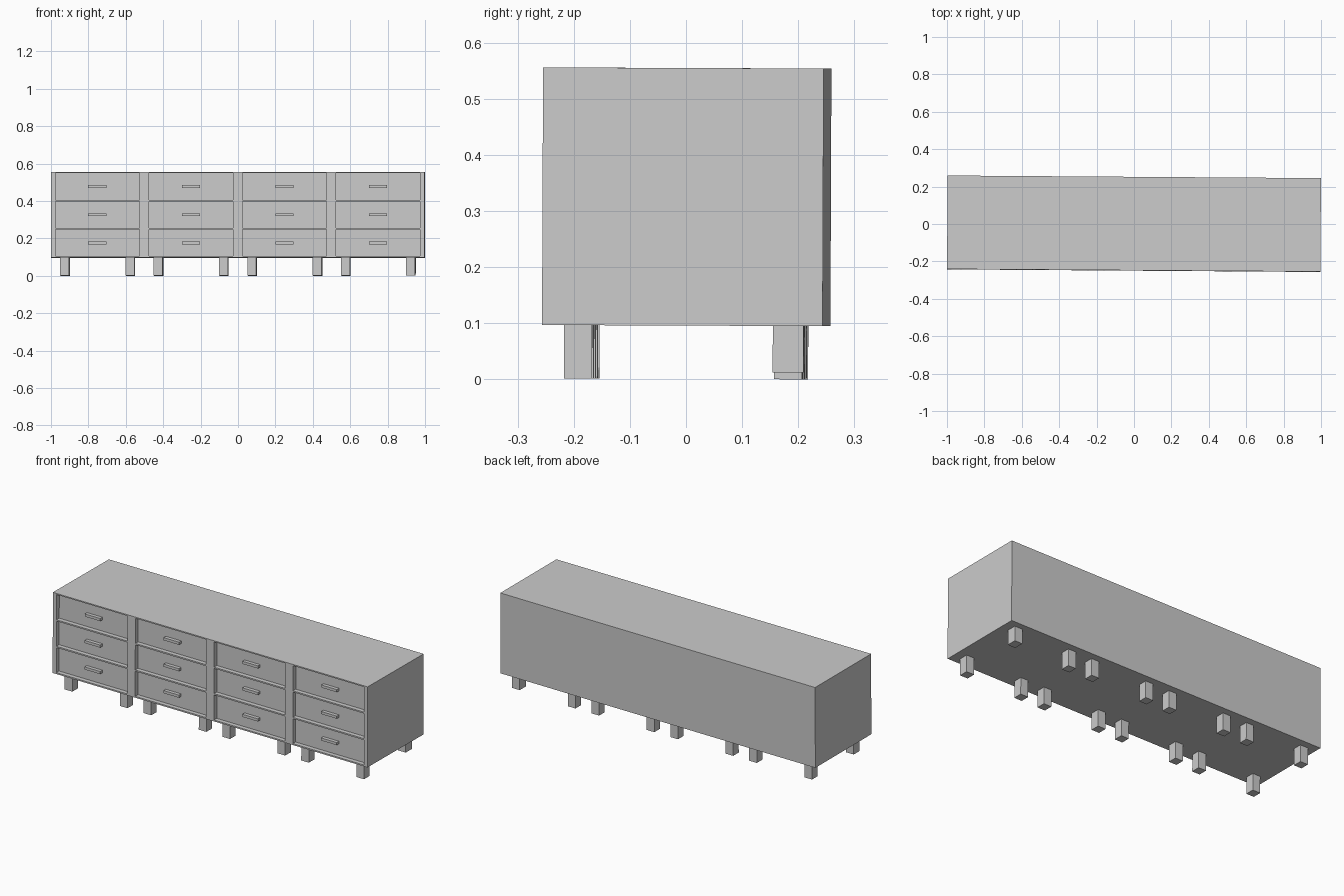
import bpy, bmesh
from mathutils import Matrix, Vector

if "Cube" in bpy.data.objects:
    bpy.data.objects.remove(bpy.data.objects["Cube"])

# The whole piece stands very slightly askew
SKEW = Matrix.Rotation(-0.0070, 4, 'Z') @ Matrix.Rotation(-0.004, 4, 'X')
BOTTOM, TOP = 0.096, 0.555
HALF_L, HALF_D = 0.998, 0.25
RECESS = 0.025
UNITS = [-0.75, -0.25, 0.25, 0.75]                         # unit centres in x
ROWS = [(0.104, 0.246), (0.254, 0.397), (0.405, 0.548)]    # drawer z ranges


def finish(bm, name):
    bmesh.ops.recalc_face_normals(bm, faces=bm.faces)
    bm.transform(SKEW)
    mesh = bpy.data.meshes.new(name)
    bm.to_mesh(mesh)
    bm.free()
    obj = bpy.data.objects.new(name, mesh)
    bpy.context.collection.objects.link(obj)
    return obj


def add_box(bm, x0, x1, y0, y1, z0, z1):
    m = Matrix.Translation(((x0 + x1) / 2, (y0 + y1) / 2, (z0 + z1) / 2))
    m = m @ Matrix.Diagonal((x1 - x0, y1 - y0, z1 - z0, 1))
    bmesh.ops.create_cube(bm, size=1, matrix=m)


def box(name, *bounds):
    bm = bmesh.new()
    add_box(bm, *bounds)
    return finish(bm, name)


# Cabinet: solid box with the front cut into a grid, drawer cells pushed in
bm = bmesh.new()
add_box(bm, -HALF_L, HALF_L, -HALF_D, HALF_D, BOTTOM, TOP)
cuts = [(Vector((c + s * 0.225, 0, 0)), Vector((1, 0, 0))) for c in UNITS for s in (-1, 1)]
cuts += [(Vector((0, 0, z)), Vector((0, 0, 1))) for row in ROWS for z in row]
for co, no in cuts:
    bmesh.ops.bisect_plane(bm, geom=bm.verts[:] + bm.edges[:] + bm.faces[:],
                           plane_co=co, plane_no=no)


def is_drawer(face):
    c = face.calc_center_median()
    return (abs(c.y + HALF_D) < 1e-4
            and any(abs(c.x - u) < 0.01 for u in UNITS)
            and any(a < c.z < b for a, b in ROWS))


cells = [f for f in bm.faces if is_drawer(f)]
pushed = bmesh.ops.extrude_discrete_faces(bm, faces=cells)["faces"]
for f in pushed:
    bmesh.ops.translate(bm, vec=(0, RECESS, 0), verts=f.verts)
finish(bm, "cabinet")

# Drawer handles, sitting inside the recess
face_y = -HALF_D + RECESS
for u in UNITS:
    for z0, z1 in ROWS:
        z = (z0 + z1) / 2
        box("drawer_handle", u - 0.049, u + 0.049, face_y - 0.02, face_y,
            z - 0.0075, z + 0.0075)

# Four legs under every unit; the rear right one is a little short
for u in UNITS:
    for sx in (-1, 1):
        for name, y in (("front_leg", -0.186), ("back_leg", 0.186)):
            x = u + sx * 0.175
            short = name == "back_leg" and x > 0.9
            box(name, x - 0.024, x + 0.024, y - 0.025, y + (0.03 if short else 0.025),
                0.013 if short else 0.001, BOTTOM)
